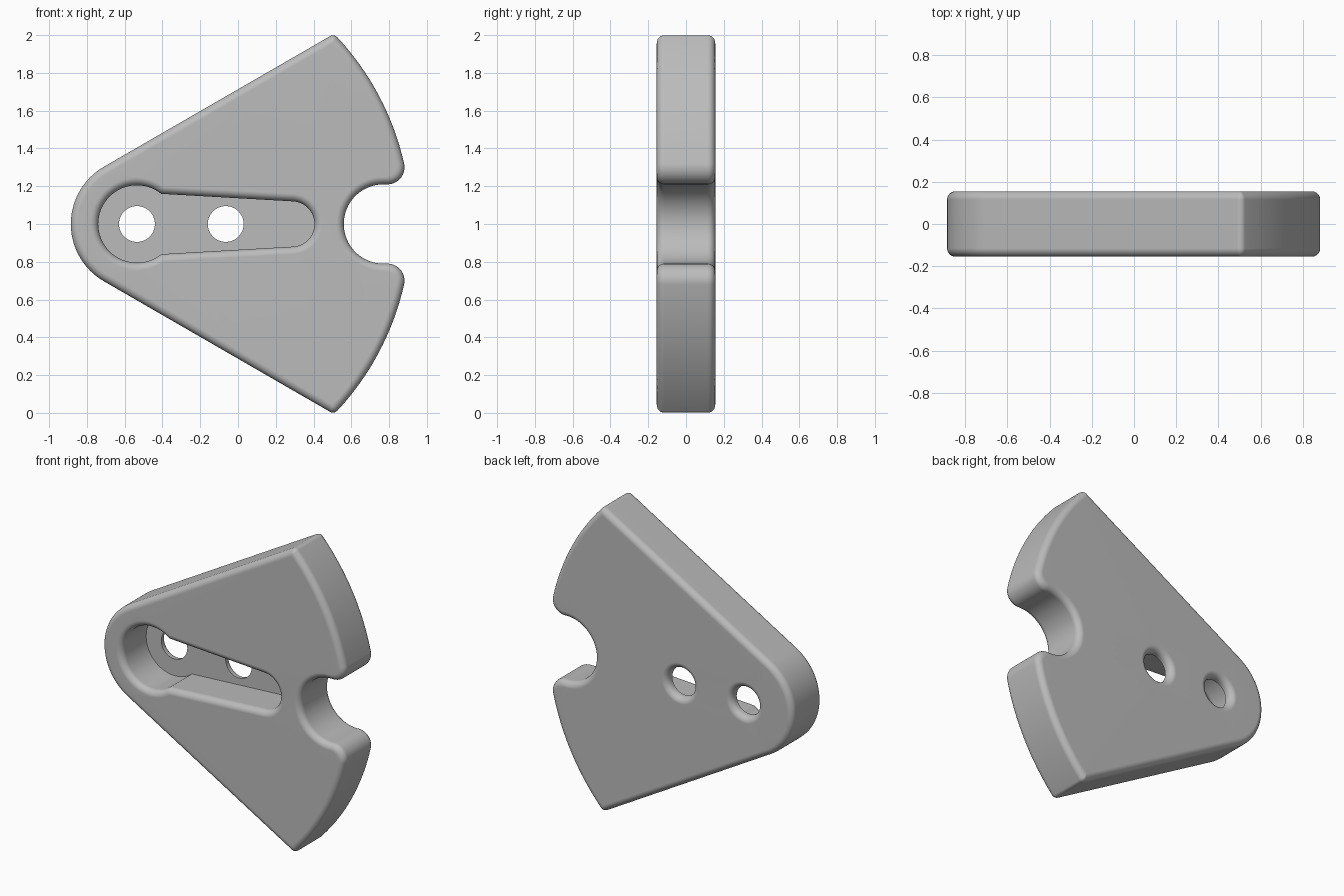
import bpy, bmesh
from math import sin, cos, pi, acos, atan2, hypot, sqrt

cube = bpy.data.objects.get("Cube")
if cube:
    bpy.data.objects.remove(cube, do_unlink=True)

PIVOT = (-0.535, 1.0)      # shared centre of hub, pocket and outer sector arc
HALF = 0.155               # half thickness
FLOOR = 0.10               # pocket floor
EDGE = 0.04                # edge rounding
STEPS = 6


def arc(c, r, a0, a1, n):
    return [(c[0] + r * cos(a0 + (a1 - a0) * i / n),
             c[1] + r * sin(a0 + (a1 - a0) * i / n)) for i in range(n + 1)]


def mirrored(half):
    """Close an upper half outline by reflecting it about z = 1."""
    return half + [(x, 2 - z) for x, z in reversed(half[1:-1])]


def sector(inset):
    """Outer outline, moved inwards by inset."""
    hub, big, lip, notch = 0.35 - inset, 1.45 - inset, 0.09 - inset, 0.21 + inset
    lip_c = (PIVOT[0] + sqrt(1.36 ** 2 - 0.3 ** 2), 1.3)
    lip_a = atan2(lip_c[1] - 1, lip_c[0] - PIVOT[0])
    tip = max(0.03 - inset, 0.003)
    off = hub - tip
    along = sqrt((big - tip) ** 2 - off ** 2)
    slope, normal = pi / 6, pi * 2 / 3
    tip_c = (PIVOT[0] + off * cos(normal) + along * cos(slope),
             1 + off * sin(normal) + along * sin(slope))
    tip_a = atan2(tip_c[1] - 1, tip_c[0] - PIVOT[0])
    half = arc((0.77, 1), notch, pi, pi / 2, 20)
    half += arc(lip_c, lip, -pi / 2, lip_a, 14)
    half += arc(PIVOT, big, lip_a, tip_a, 16)[1:-1]
    half += arc(tip_c, tip, tip_a, normal, 6)
    half += arc(PIVOT, hub, normal, pi, 16)
    return mirrored(half)


def keyhole(grow):
    """Pocket outline, moved outwards by grow."""
    end, wide, taper = 0.12 + grow, 0.205 + grow, 0.057
    end_c = (0.285, 1)
    h = end + (end_c[0] - PIVOT[0]) * sin(taper)
    join = pi / 2 - taper - acos(h / wide)
    half = arc(end_c, end, 0, pi / 2 - taper, 16)
    half += arc(PIVOT, wide, join, pi, 24)
    return mirrored(half)


def hole(x):
    return lambda grow: arc((x, 1), 0.095 + grow, 0, 2 * pi, 40)[:-1]


bm = bmesh.new()


def ring(points, y):
    vs = [bm.verts.new((x, y, z)) for x, z in points]
    return vs, [bm.edges.new((vs[i - 1], vs[i])) for i in range(len(vs))]


def wall(outline, levels):
    """Skin an outline through (offset, y) levels; return first and last edge loops."""
    rings = [ring(outline(o), y) for o, y in levels]
    for (a, _), (b, _) in zip(rings, rings[1:]):
        for i in range(len(a)):
            bm.faces.new((a[i - 1], a[i], b[i], b[i - 1]))
    return rings[0][1], rings[-1][1]


def rounding(y, side):
    """Quarter round levels, from the flat face at y into the wall."""
    angles = [pi / 2 * i / STEPS for i in range(STEPS + 1)]
    return [(EDGE * (1 - sin(a)), y - side * EDGE * (1 - cos(a))) for a in angles]


def fill(*loops):
    edges = [e for loop in loops for e in loop]
    bmesh.ops.triangle_fill(bm, use_beauty=True, use_dissolve=False, edges=edges)


# Outer rim, front pocket and two through holes
front_round, back_round = rounding(-HALF, -1), rounding(HALF, 1)
rim_front, rim_back = wall(sector, front_round + back_round[::-1])
pocket_front, pocket_floor = wall(keyhole, front_round + [(0, FLOOR)])
holes = [wall(hole(x), [(0, FLOOR)] + back_round[::-1]) for x in (PIVOT[0], -0.065)]

# Flat faces: front, pocket floor and back
fill(rim_front, pocket_front)
fill(pocket_floor, *[h[0] for h in holes])
fill(rim_back, *[h[1] for h in holes])
bmesh.ops.recalc_face_normals(bm, faces=bm.faces[:])

mesh = bpy.data.meshes.new("sector_plate")
bm.to_mesh(mesh)
bm.free()
plate = bpy.data.objects.new("sector_plate", mesh)
bpy.context.collection.objects.link(plate)

# Plain grey finish
grey = bpy.data.materials.new("light_grey")
grey.use_nodes = True
colour = (0.5, 0.5, 0.5, 1)
grey.diffuse_color = colour
grey.node_tree.nodes["Principled BSDF"].inputs["Base Color"].default_value = colour
mesh.materials.append(grey)

# Smooth rounds with crisp flats
bpy.context.view_layer.objects.active = plate
plate.select_set(True)
bpy.ops.object.shade_smooth_by_angle(angle=pi / 6)
weighted = plate.modifiers.new("flat_faces", 'WEIGHTED_NORMAL')
weighted.keep_sharp = True
